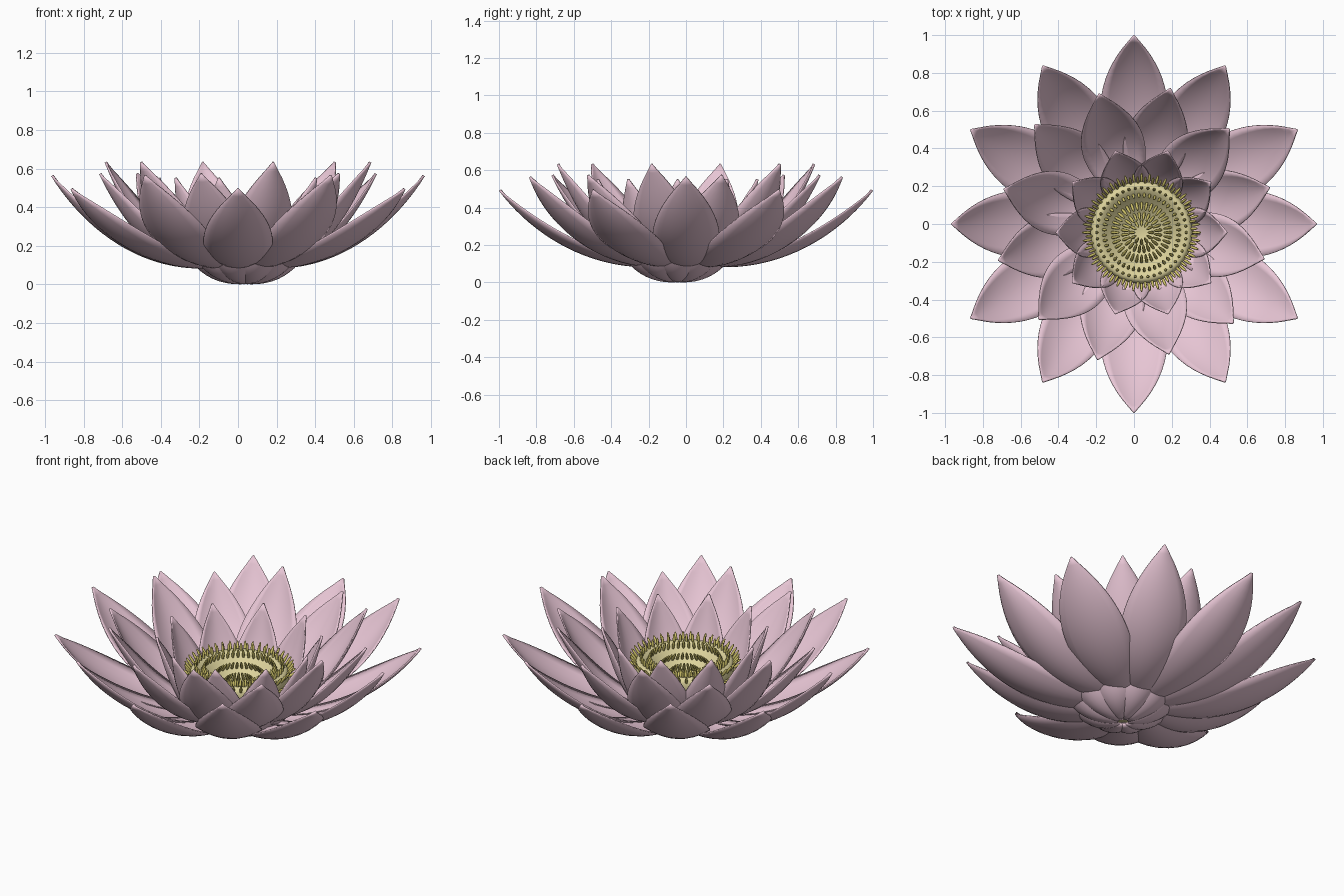
import bpy, bmesh, math
from mathutils import Vector, Matrix
from mathutils.geometry import interpolate_bezier

if "Cube" in bpy.data.objects:
    bpy.data.objects.remove(bpy.data.objects["Cube"])

def mat(name, col):
    m = bpy.data.materials.new(name)
    m.diffuse_color = (*col, 1)
    m.use_nodes = True
    m.node_tree.nodes["Principled BSDF"].inputs["Base Color"].default_value = m.diffuse_color
    return m

PINK = mat("petal_pink", (0.80, 0.56, 0.66))
PALE = mat("centre_yellow", (0.72, 0.65, 0.33))
GOLD = mat("stamen_gold", (0.62, 0.54, 0.14))
CENTRE = Vector((0.04, -0.045, 0))

def finish(bm, name, material, loc=(0, 0, 0)):
    bmesh.ops.recalc_face_normals(bm, faces=bm.faces)
    me = bpy.data.meshes.new(name)
    bm.to_mesh(me)
    bm.free()
    me.materials.append(material)
    for p in me.polygons:
        p.use_smooth = True
    ob = bpy.data.objects.new(name, me)
    ob.location = loc
    bpy.context.collection.objects.link(ob)
    return ob

# Closed cupped petal shell; control points are (radius, half width, height)
def petal(bm, ctrl, angle, cup, thick=0.014, rows=20, cols=8):
    pts = interpolate_bezier(*[Vector(c) for c in ctrl], rows + 1)
    rot = Matrix.Rotation(angle, 3, 'Z')
    layers = []
    for side in (0, 1):
        grid = []
        for i, p in enumerate(pts):
            d = pts[min(i + 1, rows)] - pts[max(i - 1, 0)]
            n = Vector((-d.z, 0, d.x)).normalized()
            w = max(p.y, 0.004)
            row = []
            for j in range(cols + 1):
                s = 2 * j / cols - 1
                t = thick * (1 - 0.5 * abs(s) ** 3)
                q = Vector((p.x, w * s, p.z)) + n * (cup * w * s * s + side * t)
                row.append(bm.verts.new(rot @ q))
            grid.append(row)
        layers.append(grid)
        for i in range(rows):
            for j in range(cols):
                bm.faces.new((grid[i][j], grid[i + 1][j], grid[i + 1][j + 1], grid[i][j + 1]))
    # rim joining the two skins
    loop = lambda g: ([r[0] for r in g] + g[-1][1:] + [r[-1] for r in g[-2::-1]] + g[0][-2:0:-1])
    a, b = map(loop, layers)
    for k in range(len(a)):
        m = (k + 1) % len(a)
        bm.faces.new((a[k], a[m], b[m], b[k]))

def petal_ring(name, ctrl, count, start, cup, loc=(0, 0, 0)):
    bm = bmesh.new()
    for k in range(count):
        petal(bm, ctrl, math.radians(start) + math.tau * k / count, cup)
    finish(bm, name, PINK, loc)

# Two layers of outer petals, two of middle petals, one inner cup
petal_ring("outer_petals_low", [(.12, .05, .085), (.5, .22, .05), (.82, .24, .25), (1.0, 0, .49)], 6, 30, .3)
petal_ring("outer_petals_high", [(.12, .05, .085), (.5, .22, .05), (.8, .24, .29), (.968, 0, .56)], 6, 0, .3)
petal_ring("middle_petals_low", [(.1, .05, .085), (.42, .2, .07), (.6, .23, .3), (.745, 0, .57)], 6, 15, .35)
petal_ring("middle_petals_high", [(.1, .05, .085), (.42, .2, .08), (.58, .23, .33), (.715, 0, .63)], 6, 45, .35)
petal_ring("inner_petals", [(.03, .03, 0), (.3, .13, 0), (.38, .21, .25), (.455, 0, .55)], 10, 0, .4, CENTRE)

# Yellow bowl at the heart of the flower
profile = [(0, .22), (.06, .23), (.13, .265), (.19, .325), (.225, .36), (.25, .365),
           (.27, .34), (.265, .28), (.22, .18), (.12, .07), (0, .04)]
bm = bmesh.new()
vs = [bm.verts.new((r, 0, z)) for r, z in profile]
es = [bm.edges.new(e) for e in zip(vs, vs[1:])]
bmesh.ops.spin(bm, geom=vs + es, cent=(0, 0, 0), axis=(0, 0, 1), angle=math.tau, steps=48)
bmesh.ops.remove_doubles(bm, verts=bm.verts, dist=1e-4)
finish(bm, "flower_centre", PALE, CENTRE)

# Rings of stamens: (count, radius, height, outward tilt in degrees, length)
rings = [(12, .06, .23, -25, .07), (24, .105, .25, -35, .075), (36, .16, .29, -38, .075),
         (44, .205, .335, -20, .06), (44, .235, .355, 5, .05), (44, .262, .34, 35, .065),
         (44, .268, .30, 60, .055)]
bm = bmesh.new()
for ring, (count, r, z, tilt, length) in enumerate(rings):
    for k in range(count):
        spin = Matrix.Rotation(math.tau * (k + .5 * (ring % 2)) / count, 4, 'Z')
        place = (spin @ Matrix.Translation((r, 0, z)) @ Matrix.Rotation(math.radians(tilt), 4, 'Y')
                 @ Matrix.Translation((0, 0, length * .35))
                 @ Matrix.Diagonal((.008, .008, length / 2 + .008, 1)))
        bmesh.ops.create_uvsphere(bm, u_segments=8, v_segments=6, radius=1, matrix=place)
finish(bm, "stamens", GOLD, CENTRE)
